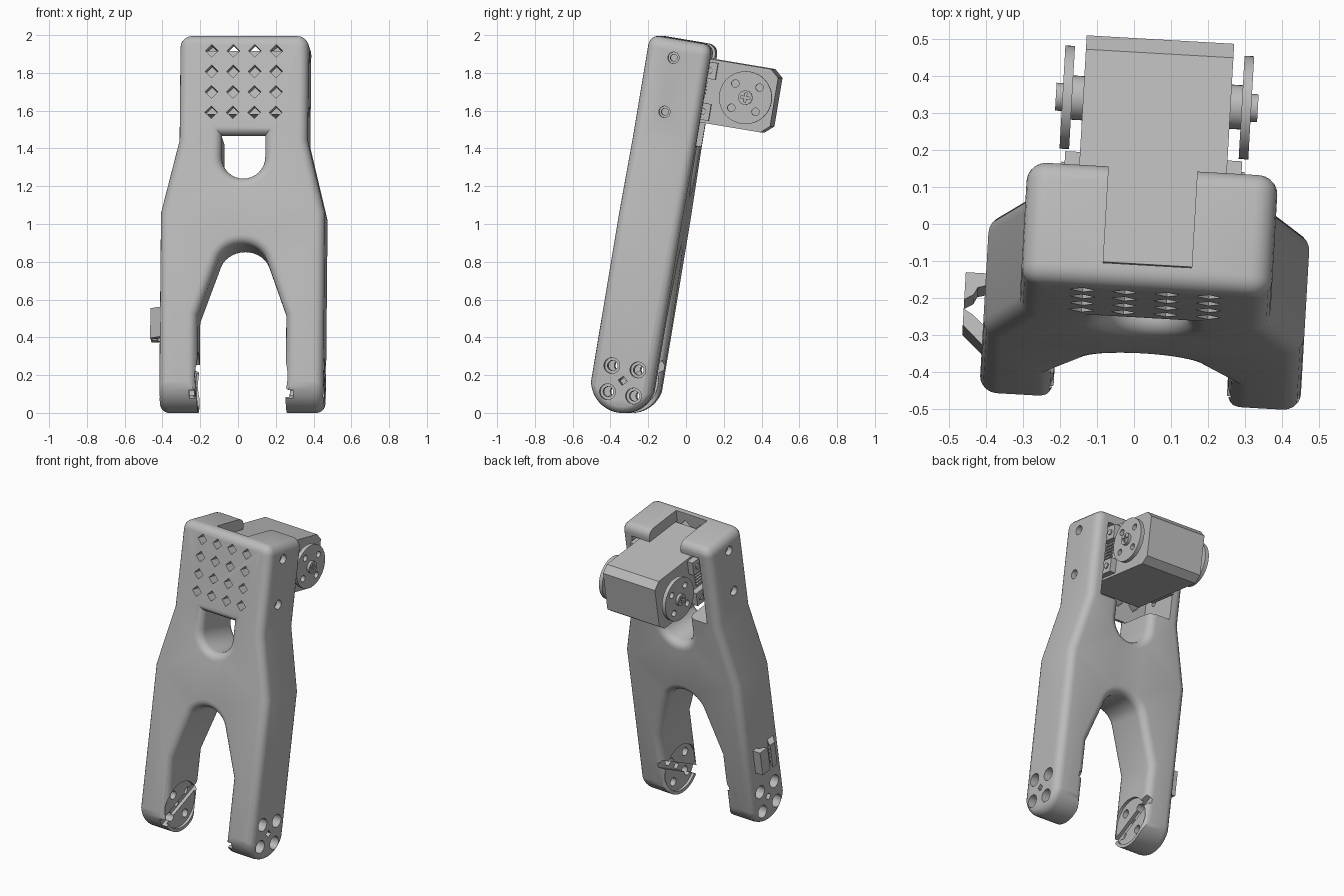
import bpy
import bmesh
from math import sin, cos, pi, radians
from mathutils import Matrix, Vector

cube = bpy.data.objects.get("Cube")
if cube:
    bpy.data.objects.remove(cube)

grey = bpy.data.materials.new("light_grey_plastic")
grey.use_nodes = True
GREY = (0.5, 0.5, 0.5, 1)
grey.diffuse_color = GREY
grey.node_tree.nodes["Principled BSDF"].inputs["Base Color"].default_value = GREY

# The whole part leans back and is turned a little
POSE = (Matrix.Translation((0.025, -0.31, 0.17))
        @ Matrix.Rotation(radians(-3.3), 4, 'Z')
        @ Matrix.Rotation(radians(-9.5), 4, 'X'))


def arc(cx, cy, rx, ry, start, end, n):
    angles = [radians(start + (end - start) * i / n) for i in range(n + 1)]
    return [(cx + rx * cos(a), cy + ry * sin(a)) for a in angles]


def circle(cx, cy, r, n=24):
    return arc(cx, cy, r, r, 0, 360, n)[:-1]


def rect(x0, x1, y0, y1):
    return [(x0, y0), (x1, y0), (x1, y1), (x0, y1)]


def inset(loop, d):
    """Move a closed outline to its left by d with mitred corners."""
    pts = [Vector(p) for p in loop]
    out = []
    for i, p in enumerate(pts):
        e1 = (p - pts[i - 1]).normalized()
        e2 = (pts[(i + 1) % len(pts)] - p).normalized()
        n1, n2 = Vector((-e1.y, e1.x)), Vector((-e2.y, e2.x))
        out.append(p + (n1 + n2) * d / (1 + n1.dot(n2)))
    return out


def prism(bm, loops, axis, lo, hi, r=0, steps=5):
    """Extrude outlines (the first may have holes) with rounded rims."""
    place = {'x': lambda u, v, w: (w, u, v),
             'y': lambda u, v, w: (u, w, v),
             'z': lambda u, v, w: (u, v, w)}[axis]
    rim = [(0, lo)]
    if r:
        turns = [pi / 2 * i / steps for i in range(steps + 1)]
        rim = [(r * (1 - sin(t)), lo + r * (1 - cos(t))) for t in turns]
    rim += [(d, lo + hi - w) for d, w in reversed(rim)]
    ends = ([], [])
    for loop in loops:
        rings = [[bm.verts.new(place(u, v, w)) for u, v in inset(loop, d)]
                 for d, w in rim]
        for a, b in zip(rings, rings[1:]):
            for i in range(len(a)):
                bm.faces.new((a[i - 1], a[i], b[i], b[i - 1]))
        ends[0].append(rings[0])
        ends[1].append(rings[-1])
    for caps in ends:
        if len(caps) == 1:
            bm.faces.new(caps[0])
        else:
            edges = [bm.edges.get((c[i - 1], c[i])) for c in caps for i in range(len(c))]
            bmesh.ops.triangle_fill(bm, use_beauty=True, edges=edges)


def make(name, parts):
    bm = bmesh.new()
    for part in parts:
        prism(bm, *part)
    bmesh.ops.recalc_face_normals(bm, faces=bm.faces[:])
    mesh = bpy.data.meshes.new(name)
    bm.to_mesh(mesh)
    bm.free()
    obj = bpy.data.objects.new(name, mesh)
    bpy.context.collection.objects.link(obj)
    return obj


def combine(obj, parts, operation='DIFFERENCE'):
    tool = make("cutter", parts)
    tool.hide_render = True
    mod = obj.modifiers.new("cut", 'BOOLEAN')
    mod.operation, mod.solver, mod.object = operation, 'EXACT', tool
    dg = bpy.context.evaluated_depsgraph_get()
    mesh = bpy.data.meshes.new_from_object(obj.evaluated_get(dg))
    obj.modifiers.clear()
    obj.data = mesh
    bpy.data.objects.remove(tool)


def finish(obj):
    obj.data.transform(POSE)
    obj.data.materials.clear()
    obj.data.materials.append(grey)
    bpy.ops.object.select_all(action='DESELECT')
    obj.select_set(True)
    bpy.context.view_layer.objects.active = obj
    bpy.ops.object.shade_smooth_by_angle(angle=radians(32))


def both(loops, lo, hi):
    """The same x-axis prism on the left and on the right."""
    return [(loops, 'x', lo, hi), (loops, 'x', -hi, -lo)]


# Forked frame: front outline with a window, rounded by a side outline
right = [(0.435, -0.3), (0.435, 0.88), (0.34, 1.27)] + arc(0.28, 1.77, 0.06, 0.06, 0, 90, 5)
arch = [(-0.235, -0.3), (-0.235, 0.33)] + arc(0, 0.59, 0.135, 0.12, 160, 20, 14) \
    + [(0.235, 0.33), (0.235, -0.3)]
outline = right + [(-x, z) for x, z in reversed(right)] + arch
window = [(0.115, 1.295)] + arc(0, 1.18, 0.115, 0.115, 0, -180, 16) + [(-0.115, 1.295)]
frame = make("forked_frame", [([outline, window], 'y', -0.168, 0.168, 0.05)])
side = arc(0, 0, 0.171, 0.171, 180, 360, 28) + [(0.171, 1.95), (-0.171, 1.95)]
combine(frame, [([side], 'x', -0.438, 0.438, 0.05)], 'INTERSECT')

# Motor bay open to the back, and the notch in its roof
combine(frame, [([rect(-0.26, 0.26, 1.285, 1.757)], 'y', -0.105, 0.3)])
combine(frame, [([rect(-0.12, 0.12, -0.105, 0.3)], 'z', 1.7, 1.95)])

# Diamond vents in the front wall
vents = []
for i in range(4):
    for j in range(4):
        cx, cz = -0.171 + 0.114 * i, 1.413 + 0.11 * j
        vents.append(([circle(cx, cz, 0.034, 4)], 'y', -0.3, -0.08))
combine(frame, vents)

# Screw holes in the side walls and horn seats in the feet
corners = [(y, z) for y in (-0.07, 0.07) for z in (-0.07, 0.07)]
bay_screws = [(-0.022, 1.44), (-0.022, 1.73)]
combine(frame, both([circle(0, 0, 0.15, 40)], 0.2, 0.253))
slot = [(y * cos(0.6) - z * sin(0.6), y * sin(0.6) + z * cos(0.6))
        for y, z in rect(-0.2, 0.2, -0.025, 0.025)]
combine(frame, both([slot], 0.2, 0.275))
holes = both([circle(0, 0, 0.024, 4)], 0.2, 0.5)
for y, z in corners:
    holes += both([circle(y, z, 0.027, 16)], 0.2, 0.5)
for y, z in bay_screws:
    holes += both([circle(y, z, 0.018, 16)], 0.24, 0.5)
combine(frame, holes)
sinks = []
for y, z in corners:
    sinks += both([circle(y, z, 0.042, 20)], 0.37, 0.5)
for y, z in bay_screws:
    sinks += both([circle(y, z, 0.03, 20)], 0.305, 0.5)
combine(frame, sinks)
finish(frame)

# Cable clip on the right leg
prong_a = [(-0.42, 0.09), (-0.49, 0.09), (-0.49, 0.015), (-0.465, 0.03), (-0.455, 0.05), (-0.42, 0.06)]
prong_b = [(-0.42, -0.12), (-0.49, -0.055), (-0.49, -0.01), (-0.465, -0.025), (-0.42, -0.065)]
finish(make("cable_clip", [([p], 'z', 0.22, 0.38) for p in (prong_a, prong_b)]))

# Motor case with chamfered back end
case = [(-0.09, 1.415), (0.49, 1.415), (0.535, 1.455), (0.535, 1.715), (0.49, 1.755), (-0.09, 1.755)]
finish(make("motor_case", [([case], 'x', -0.2, 0.2)]))

# Mounting plates, their screws and connector pins on both motor sides
plates, screws, pins = [], [], []
for z0, z1 in ((1.43, 1.52), (1.65, 1.74)):
    plates += both([rect(0, 0.21, z0, z1)], 0.195, 0.24)
    screws += both([circle(0.17, (z0 + z1) / 2, 0.018, 16)], 0.23, 0.248)
plates += both([rect(0, 0.1, 1.5, 1.67)], 0.195, 0.225)
for k in range(5):
    z = 1.545 + 0.02 * k
    pins += both([rect(0.09, 0.17, z, z + 0.009)], 0.205, 0.216)
finish(make("mounting_plates", plates))
finish(make("plate_screws", screws))
finish(make("connector_pins", pins))

# Round drive horns with hubs, screw holes and cross-head screws
HY, HZ = 0.384, 1.584
horns = make("drive_horns", both([circle(HY, HZ, 0.14, 48)], 0.23, 0.256))
combine(horns, [p for y, z in corners
                for p in both([circle(HY + y * 0.93, HZ + z * 0.93, 0.02, 16)], 0.2, 0.3)])
finish(horns)
finish(make("horn_hubs", both([circle(HY, HZ, 0.06, 32)], 0.195, 0.235)))
caps = make("horn_screws", both([circle(HY, HZ, 0.038, 24)], 0.25, 0.274))
combine(caps, both([rect(HY - 0.025, HY + 0.025, HZ - 0.006, HZ + 0.006)], 0.264, 0.3))
combine(caps, both([rect(HY - 0.006, HY + 0.006, HZ - 0.025, HZ + 0.025)], 0.264, 0.3))
finish(caps)
